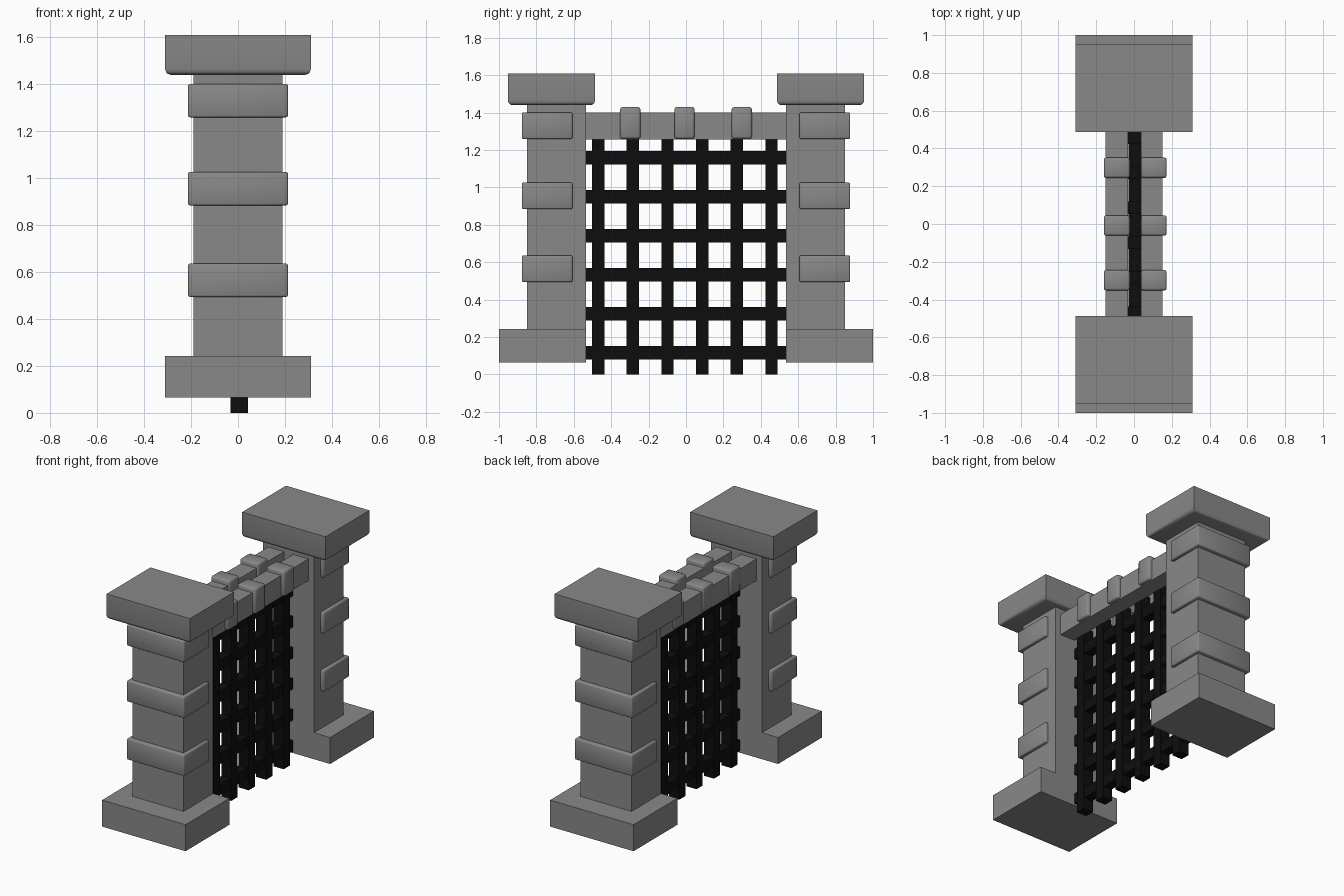
import bpy
import bmesh
from math import radians
from mathutils import Vector

old = bpy.data.objects.get("Cube")
if old:
    bpy.data.objects.remove(old, do_unlink=True)


def make_material(name, value):
    mat = bpy.data.materials.new(name)
    mat.use_nodes = True
    colour = (value, value, value, 1)
    mat.diffuse_color = colour
    mat.node_tree.nodes["Principled BSDF"].inputs["Base Color"].default_value = colour
    return mat


stone = make_material("grey stone", 0.25)
iron = make_material("black iron", 0.004)


def box(name, x, y, z, mat, bevel=0, pick=None, segments=2):
    """Box from (low, high) ranges; optionally bevels the edges chosen by pick."""
    bm = bmesh.new()
    bmesh.ops.create_cube(bm, size=1)
    for v in bm.verts:
        v.co = Vector([r[0] if c < 0 else r[1] for c, r in zip(v.co, (x, y, z))])
    if bevel:
        edges = [e for e in bm.edges if pick is None or pick(e)]
        bmesh.ops.bevel(bm, geom=edges, offset=bevel, segments=segments,
                        profile=0.5, affect='EDGES')
    bmesh.ops.recalc_face_normals(bm, faces=bm.faces)
    mesh = bpy.data.meshes.new(name)
    bm.to_mesh(mesh)
    bm.free()
    mesh.materials.append(mat)
    obj = bpy.data.objects.new(name, mesh)
    bpy.context.collection.objects.link(obj)
    if bevel:
        bpy.ops.object.select_all(action='DESELECT')
        obj.select_set(True)
        bpy.context.view_layer.objects.active = obj
        bpy.ops.object.shade_smooth_by_angle(angle=radians(50))
    return obj


def span(centre, size):
    return (centre - size / 2, centre + size / 2)


# Two gate pillars: plinth, shaft, rounded cap and three raised stone bands
for side, sign in (("front", -1), ("back", 1)):
    def depth(a, b):
        return tuple(sorted((sign * a, sign * b)))

    box(side + "_plinth", (-0.31, 0.31), depth(0.535, 1.0), (0.065, 0.243), stone)
    box(side + "_shaft", (-0.19, 0.19), depth(0.535, 0.85), (0.243, 1.45), stone)
    box(side + "_cap", (-0.31, 0.31), depth(0.487, 0.952), (1.44, 1.61), stone,
        0.024, lambda e: all(v.co.z < 1.5 for v in e.verts), 3)
    for i, z in enumerate((0.565, 0.955, 1.33)):
        box(f"{side}_band_{i + 1}", (-0.213, 0.213), depth(0.607, 0.878),
            span(z, 0.142), stone, 0.008)

# Twin lintel beams with a slot between them, each carrying three blocks
for side, beam, block in (("right", (-0.15, -0.033), (-0.16, -0.022)),
                          ("left", (0.037, 0.15), (0.037, 0.173))):
    box(side + "_lintel", beam, (-0.535, 0.535), (1.255, 1.4), stone)
    for i, y in enumerate((-0.298, -0.008, 0.298)):
        box(f"{side}_lintel_block_{i + 1}", block, span(y, 0.108),
            (1.26, 1.43), stone, 0.012)

# Iron lattice of upright and cross bars
for i in range(6):
    box(f"upright_bar_{i + 1}", (-0.032, 0.042), span(-0.47 + i * 0.1855, 0.066),
        (0, 1.3), iron)
    box(f"cross_bar_{i + 1}", (-0.028, 0.036), (-0.536, 0.536),
        span(0.115 + i * 0.2085, 0.072), iron)
